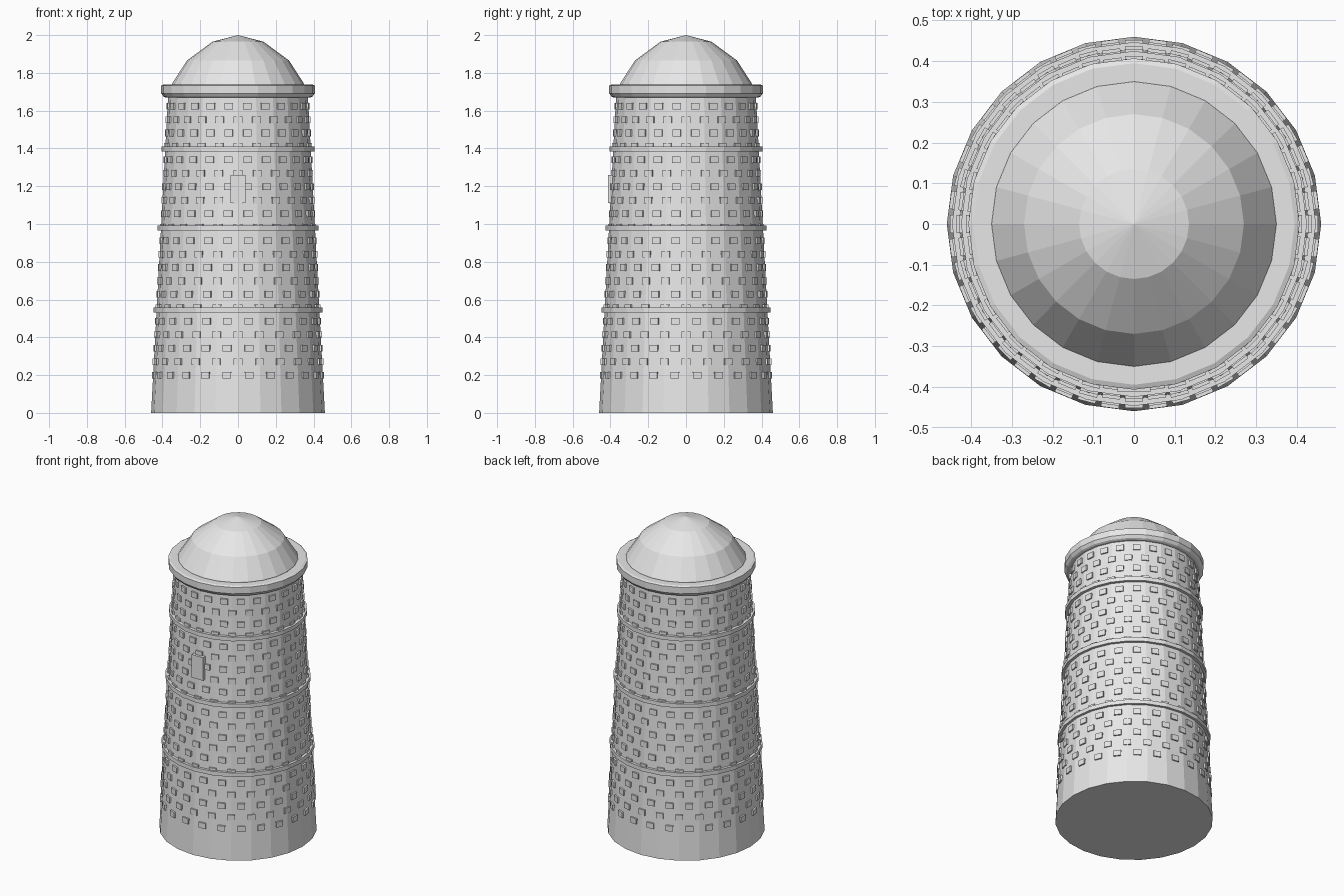
import bpy, bmesh, math
from mathutils import Matrix, Vector

if "Cube" in bpy.data.objects:
    bpy.data.objects.remove(bpy.data.objects["Cube"])

SIDES = 24
stone = bpy.data.materials.new("light_grey_stone")
stone.diffuse_color = (0.8, 0.8, 0.8, 1)
stone.use_nodes = True
stone.node_tree.nodes["Principled BSDF"].inputs["Base Color"].default_value = stone.diffuse_color


def finish(name, bm):
    bmesh.ops.recalc_face_normals(bm, faces=bm.faces)
    me = bpy.data.meshes.new(name)
    bm.to_mesh(me)
    bm.free()
    me.materials.append(stone)
    ob = bpy.data.objects.new(name, me)
    bpy.context.collection.objects.link(ob)
    return ob


def lathe(name, profile):
    """Flat-faced solid of revolution from (radius, z) points, capped at both ends."""
    bm = bmesh.new()
    rings = []
    for r, z in profile:
        if r == 0:
            rings.append([bm.verts.new((0, 0, z))] * SIDES)
        else:
            rings.append([bm.verts.new((r * math.cos(2 * math.pi * i / SIDES),
                                        r * math.sin(2 * math.pi * i / SIDES), z))
                          for i in range(SIDES)])
    for a, b in zip(rings, rings[1:]):
        for i in range(SIDES):
            j = (i + 1) % SIDES
            loop = list(dict.fromkeys((a[i], a[j], b[j], b[i])))
            bm.faces.new(loop)
    for ring, (r, z) in ((rings[0], profile[0]), (rings[-1], profile[-1])):
        if r > 0:
            bm.faces.new(ring)
    return finish(name, bm)


def wall_radius(z):
    return 0.46 - 0.09 * z / 1.68


# Tapered tower wall
lathe("tower_wall", [(0.46, 0), (wall_radius(1.69), 1.69)])

# Three string-course bands
for k, (z, r) in enumerate(((0.545, 0.447), (0.978, 0.425), (1.398, 0.404))):
    lathe(f"band_{k + 1}", [(r, z - 0.013), (r, z + 0.013)])

# Cornice with sloped underside
lathe("cornice", [(0.385, 1.67), (0.395, 1.675), (0.407, 1.692), (0.407, 1.733), (0.395, 1.738)])

# Faceted dome roof
lathe("dome_roof", [(0.35, 1.735), (0.35, 1.742), (0.27, 1.866), (0.135, 1.965), (0, 2.0)])

# Staggered raised bricks
bm = bmesh.new()
for row in range(21):
    z = 0.2 + row * 0.0712
    for i in range(SIDES):
        ang = (i + (0.5 if row % 2 == 0 else 0)) * 2 * math.pi / SIDES
        r = wall_radius(z) - 0.004
        m = (Matrix.Rotation(ang, 4, 'Z') @ Matrix.Translation((r, 0, z))
             @ Matrix.Diagonal((0.02, 0.045, 0.035, 1)))
        bmesh.ops.create_cube(bm, size=1, matrix=m)
finish("raised_bricks", bm)

# Front window panel
bm = bmesh.new()
bmesh.ops.create_cube(bm, size=1, matrix=Matrix.Translation((0, -0.396, 1.186))
                      @ Matrix.Diagonal((0.08, 0.034, 0.148, 1)))
finish("window", bm)
